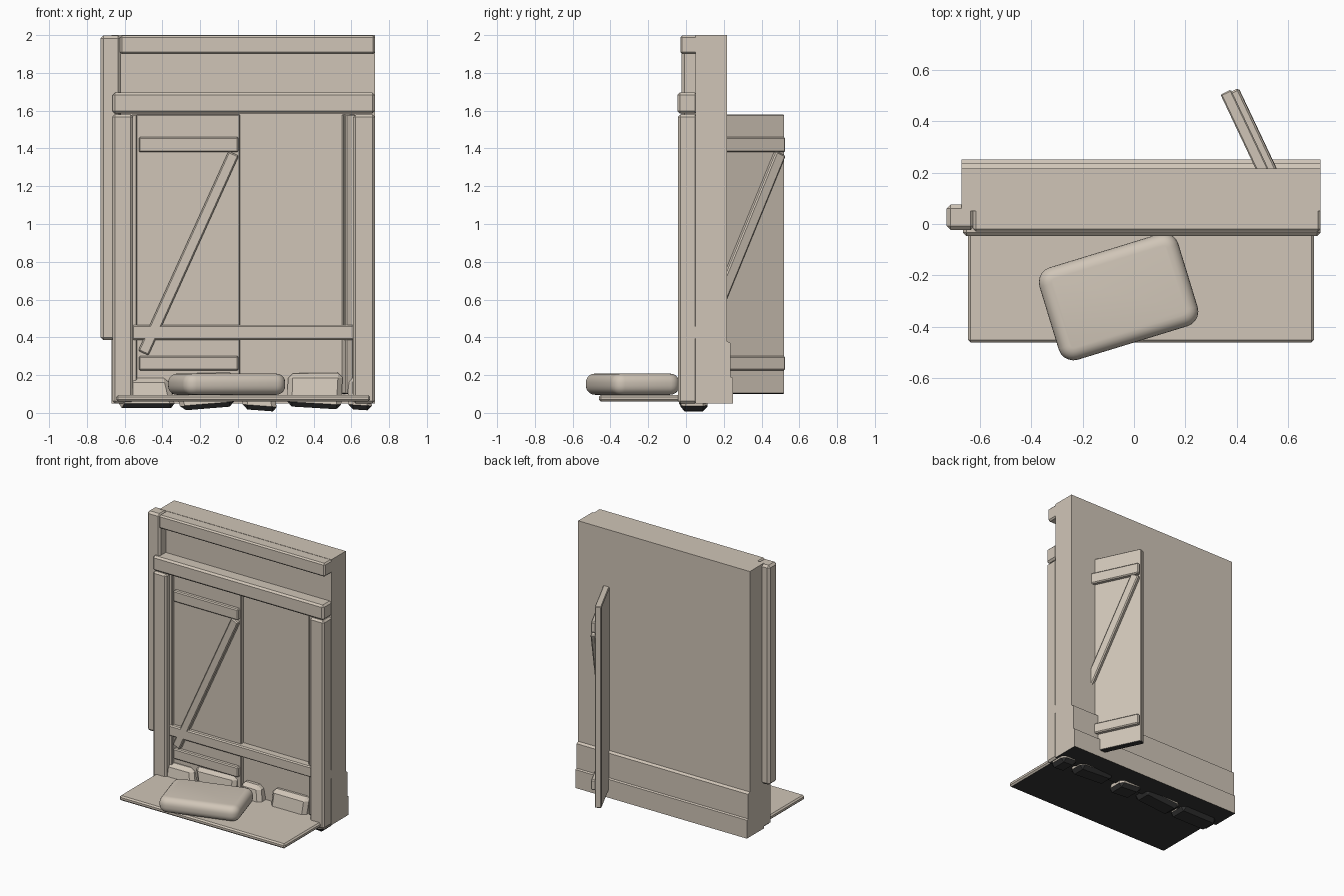
import bpy, bmesh, math, random
from mathutils import Matrix, Vector

if "Cube" in bpy.data.objects:
    bpy.data.objects.remove(bpy.data.objects["Cube"])

random.seed(4)


def material(name, colour):
    m = bpy.data.materials.new(name)
    m.diffuse_color = (*colour, 1)
    m.use_nodes = True
    m.node_tree.nodes["Principled BSDF"].inputs["Base Color"].default_value = m.diffuse_color
    return m


BEIGE = material("warm_stone_beige", (0.63, 0.56, 0.475))
BLACK = material("underside_black", (0.035, 0.035, 0.035))


def finish(name, bm, bevel=0.0, dark=-0.8):
    """Bevel all edges; faces near the ground that look down turn black."""
    if bevel:
        bmesh.ops.bevel(bm, geom=list(bm.edges), offset=bevel, segments=1,
                        profile=0.5, affect='EDGES')
    bmesh.ops.recalc_face_normals(bm, faces=bm.faces)
    bm.normal_update()
    for f in bm.faces:
        if f.normal.z < dark and f.calc_center_median().z < 0.13:
            f.material_index = 1
    mesh = bpy.data.meshes.new(name)
    bm.to_mesh(mesh)
    bm.free()
    mesh.materials.append(BEIGE)
    mesh.materials.append(BLACK)
    ob = bpy.data.objects.new(name, mesh)
    bpy.context.collection.objects.link(ob)
    return ob


def box(name, x, y, z, bevel=0.01, dark=-0.8):
    """Box from (min, max) ranges on each axis."""
    bm = bmesh.new()
    bmesh.ops.create_cube(bm, size=1)
    for v in bm.verts:
        v.co = Vector([(a + b) / 2 + c * (b - a)
                       for (a, b), c in zip((x, y, z), v.co)])
    return finish(name, bm, bevel, dark)


# Wall slab with stepped base at the back, extruded side profile
profile = [(0.05, 0.05), (0.25, 0.05), (0.25, 0.185), (0.236, 0.19),
           (0.236, 0.37), (0.216, 0.38), (0.216, 2.0), (0.05, 2.0)]
bm = bmesh.new()
face = bm.faces.new([bm.verts.new((-0.67, y, z)) for y, z in profile])
ext = bmesh.ops.extrude_face_region(bm, geom=[face])
bmesh.ops.translate(bm, vec=(1.395, 0, 0),
                    verts=[g for g in ext['geom'] if isinstance(g, bmesh.types.BMVert)])
finish("wall", bm)

# Timber frame
box("tall_left_post", (-0.728, -0.62), (-0.023, 0.075), (0.385, 1.998), 0.015)
box("top_beam", (-0.625, 0.725), (-0.03, 0.06), (1.9, 1.998))
box("lintel_beam", (-0.665, 0.725), (-0.046, 0.06), (1.585, 1.695), 0.013)
box("left_post", (-0.665, -0.555), (-0.043, 0.06), (0.05, 1.58), 0.013)
box("right_post", (0.61, 0.725), (-0.043, 0.06), (0.05, 1.58), 0.013)
box("left_jamb", (-0.565, -0.535), (0.0, 0.06), (0.1, 1.58), 0.006)
box("right_jamb", (0.555, 0.62), (0.02, 0.06), (0.46, 1.58), 0.006)
box("crossbar", (-0.56, 0.725), (-0.008, 0.06), (0.385, 0.465), 0.008)


# Plank door leaf: hinge on local origin, battens towards local -y
def leaf(name, place):
    parts = [box(name + "_panel", (0, 0.55), (0, 0.045), (0.1, 1.58), 0.005, -0.6)]
    for label, z in (("upper", (1.38, 1.46)), ("lower", (0.225, 0.3))):
        parts.append(box(f"{name}_{label}_batten", (0.015, 0.543),
                         (-0.028, 0.01), z, 0.007))
    for p in parts:
        p.matrix_world = place
    # dark=-2 keeps the brace plain, as its mesh is made around the origin
    brace = box(name + "_diagonal_brace", (-0.58, 0.58),
                (-0.03, 0.01), (-0.03, 0.03), 0.007, -2)
    brace.matrix_world = (place @ Matrix.Translation((0.278, 0, 0.845))
                          @ Matrix.Rotation(-math.atan2(1.06, 0.48), 4, 'Y'))


leaf("closed_leaf", Matrix.Translation((-0.54, 0.022, 0)))
leaf("open_leaf", Matrix.Translation((0.612, 0.025, 0))
     @ Matrix.Rotation(math.radians(115.3), 4, 'Z'))

# Doorstep slab
box("doorstep", (-0.645, 0.70), (-0.46, 0.06), (0.06, 0.095), 0.01)

# Foundation stones poking out above and below the step:
# bottom x range, top x range, front, bottom height left and right, top height
stones = ((-0.64, -0.33, -0.57, -0.37, -0.055, 0.025, 0.025, 0.19),
          (-0.30, -0.02, -0.36, -0.02, -0.045, 0.012, 0.035, 0.215),
          (0.025, 0.21, 0.02, 0.17, -0.045, 0.02, 0.006, 0.20),
          (0.26, 0.545, 0.265, 0.555, -0.035, 0.035, 0.018, 0.215),
          (0.585, 0.71, 0.58, 0.70, -0.045, 0.02, 0.012, 0.185))
for i, (x0, x1, t0, t1, front, za, zb, top) in enumerate(stones):
    bm = bmesh.new()
    bmesh.ops.create_cube(bm, size=1)
    for v in bm.verts:
        up, right = v.co.z > 0, v.co.x > 0
        y = (front + (0.045 if up else 0.012)) if v.co.y < 0 else 0.115
        if up:
            x, z = (t1 if right else t0), top + random.uniform(-0.008, 0.004)
        else:
            x, z = (x1 if right else x0), (zb if right else za)
        v.co = (x, y, z)
    finish(f"foundation_stone_{i + 1}", bm, 0.025, -0.3)

# Smooth rounded slab lying on the step
bm = bmesh.new()
bmesh.ops.create_cube(bm, size=1)
for v in bm.verts:
    v.co = (v.co.x * 0.565, v.co.y * 0.375, v.co.z * 0.112)
upright = [e for e in bm.edges if abs(e.verts[0].co.z - e.verts[1].co.z) > 0.05]
bmesh.ops.bevel(bm, geom=upright, offset=0.06, segments=5, profile=0.5,
                affect='EDGES')
rims = [e for e in bm.edges if abs(e.verts[0].co.z - e.verts[1].co.z) < 0.01]
bmesh.ops.bevel(bm, geom=rims, offset=0.047, segments=5, profile=0.5,
                affect='EDGES')
slab = finish("rounded_stone", bm, 0, -2)
for p in slab.data.polygons:
    p.use_smooth = True
slab.matrix_world = (Matrix.Translation((-0.06, -0.283, 0.152))
                     @ Matrix.Rotation(math.radians(17), 4, 'Z'))
